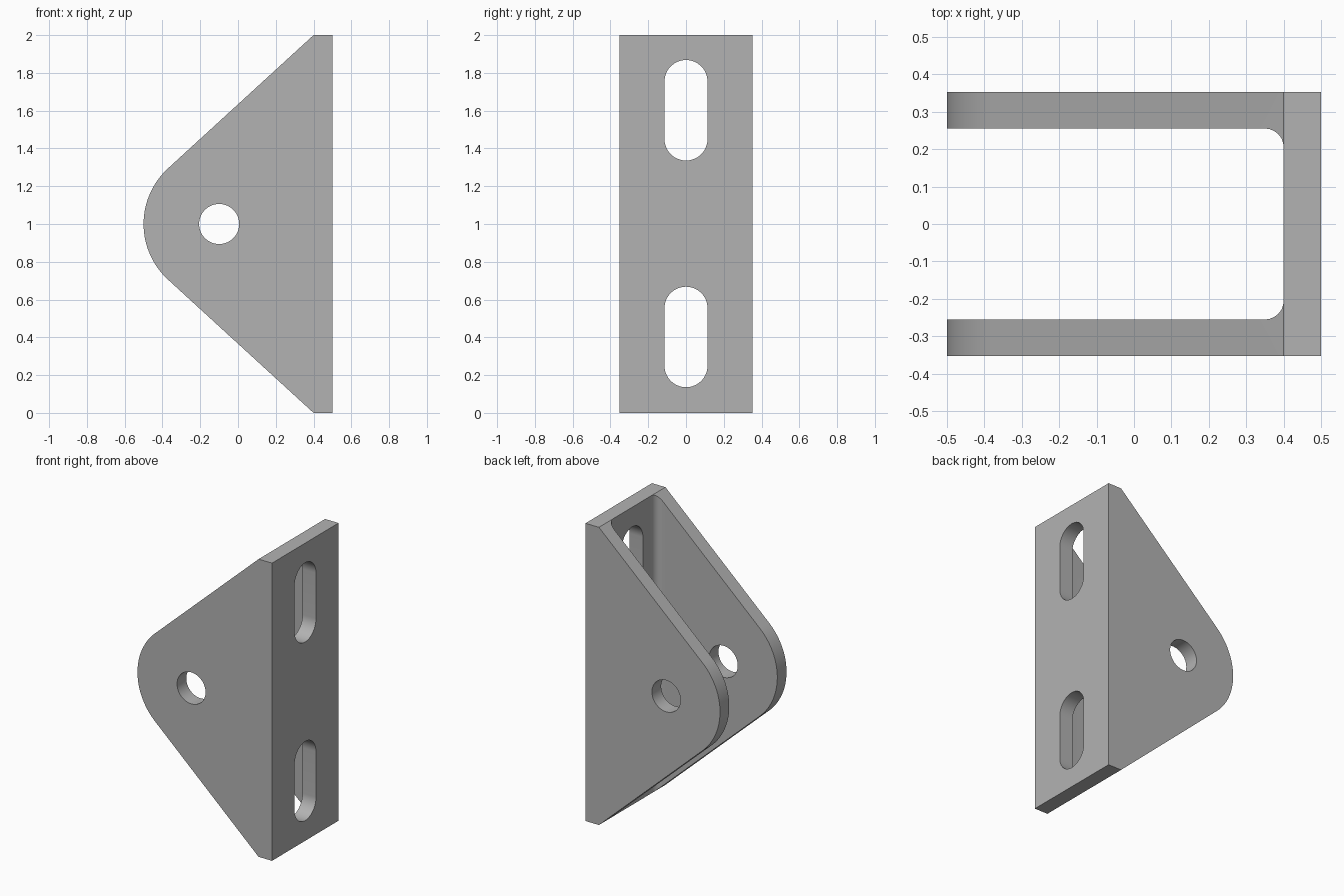
import bpy, bmesh
from math import sin, cos, pi, atan2, acos, hypot
from mathutils import Vector

cube = bpy.data.objects.get("Cube")
if cube:
    bpy.data.objects.remove(cube, do_unlink=True)

HALF_W, INNER = 0.353, 0.255      # half widths outside and inside the channel
BACK, WALL, FILLET = 0.5, 0.4, 0.05
PIVOT, NOSE_R, HOLE_R = (-0.1, 1.0), 0.4, 0.106
SLOT_R, SLOT_HALF = 0.114, 0.152  # slot end radius, half distance between end centres

steel = bpy.data.materials.new("steel_grey")
steel.use_nodes = True
GREY = (0.45, 0.45, 0.45, 1)
steel.diffuse_color = GREY
steel.node_tree.nodes["Principled BSDF"].inputs["Base Color"].default_value = GREY


def arc(cx, cy, r, a0, a1, n):
    return [(cx + r * cos(a0 + (a1 - a0) * i / n), cy + r * sin(a0 + (a1 - a0) * i / n))
            for i in range(n + 1)]


def prism(name, profile, axis, low, high):
    """Extrude a 2D profile along an axis; the profile uses the other two axes in order."""
    def place(p):
        co = list(p)
        co.insert(axis, low)
        return co
    bm = bmesh.new()
    face = bm.faces.new([bm.verts.new(place(p)) for p in profile])
    top = bmesh.ops.extrude_face_region(bm, geom=[face])["geom"]
    shift = Vector((0, 0, 0))
    shift[axis] = high - low
    bmesh.ops.translate(bm, vec=shift, verts=[v for v in top if isinstance(v, bmesh.types.BMVert)])
    bmesh.ops.recalc_face_normals(bm, faces=bm.faces)
    mesh = bpy.data.meshes.new(name)
    bm.to_mesh(mesh)
    bm.free()
    mesh.materials.append(steel)
    obj = bpy.data.objects.new(name, mesh)
    bpy.context.collection.objects.link(obj)
    return obj


def combine(target, cutter, operation):
    mod = target.modifiers.new(cutter.name, "BOOLEAN")
    mod.operation, mod.solver, mod.object = operation, "EXACT", cutter
    bpy.context.view_layer.objects.active = target
    bpy.ops.object.modifier_apply(modifier=mod.name)
    bpy.data.objects.remove(cutter, do_unlink=True)


# U-shaped channel with filleted inner corners
fx, fy = WALL - FILLET, INNER - FILLET
channel = [(-0.6, -HALF_W), (BACK, -HALF_W), (BACK, HALF_W), (-0.6, HALF_W), (-0.6, INNER)]
channel += arc(fx, fy, FILLET, pi / 2, 0, 12)
channel += arc(fx, -fy, FILLET, 0, -pi / 2, 12)
channel += [(-0.6, -INNER)]
bracket = prism("mounting_bracket", channel, 2, -0.1, 2.1)

# Side outline: straight edges running tangent into the rounded nose
dx, dz = WALL - PIVOT[0], 2 - PIVOT[1]
tangent = atan2(dz, dx) + acos(NOSE_R / hypot(dx, dz))
outline = [(0.6, 0), (0.6, 2), (WALL, 2)]
outline += arc(*PIVOT, NOSE_R, tangent, 2 * pi - tangent, 40) + [(WALL, 0)]
combine(bracket, prism("side_outline", outline, 1, -0.5, 0.5), "INTERSECT")

# Pivot hole through both side plates
hole = arc(*PIVOT, HOLE_R, 0, 2 * pi, 64)[:-1]
combine(bracket, prism("pivot_hole", hole, 1, -0.5, 0.5), "DIFFERENCE")

# Two upright slots through the back plate
for name, z in (("lower_slot", 0.402), ("upper_slot", 1.602)):
    slot = arc(0, z + SLOT_HALF, SLOT_R, 0, pi, 32) + arc(0, z - SLOT_HALF, SLOT_R, pi, 2 * pi, 32)
    combine(bracket, prism(name, slot, 0, 0.37, 0.6), "DIFFERENCE")

bpy.ops.object.select_all(action="DESELECT")
bracket.select_set(True)
bpy.context.view_layer.objects.active = bracket
bpy.ops.object.shade_smooth_by_angle(angle=pi / 9)
